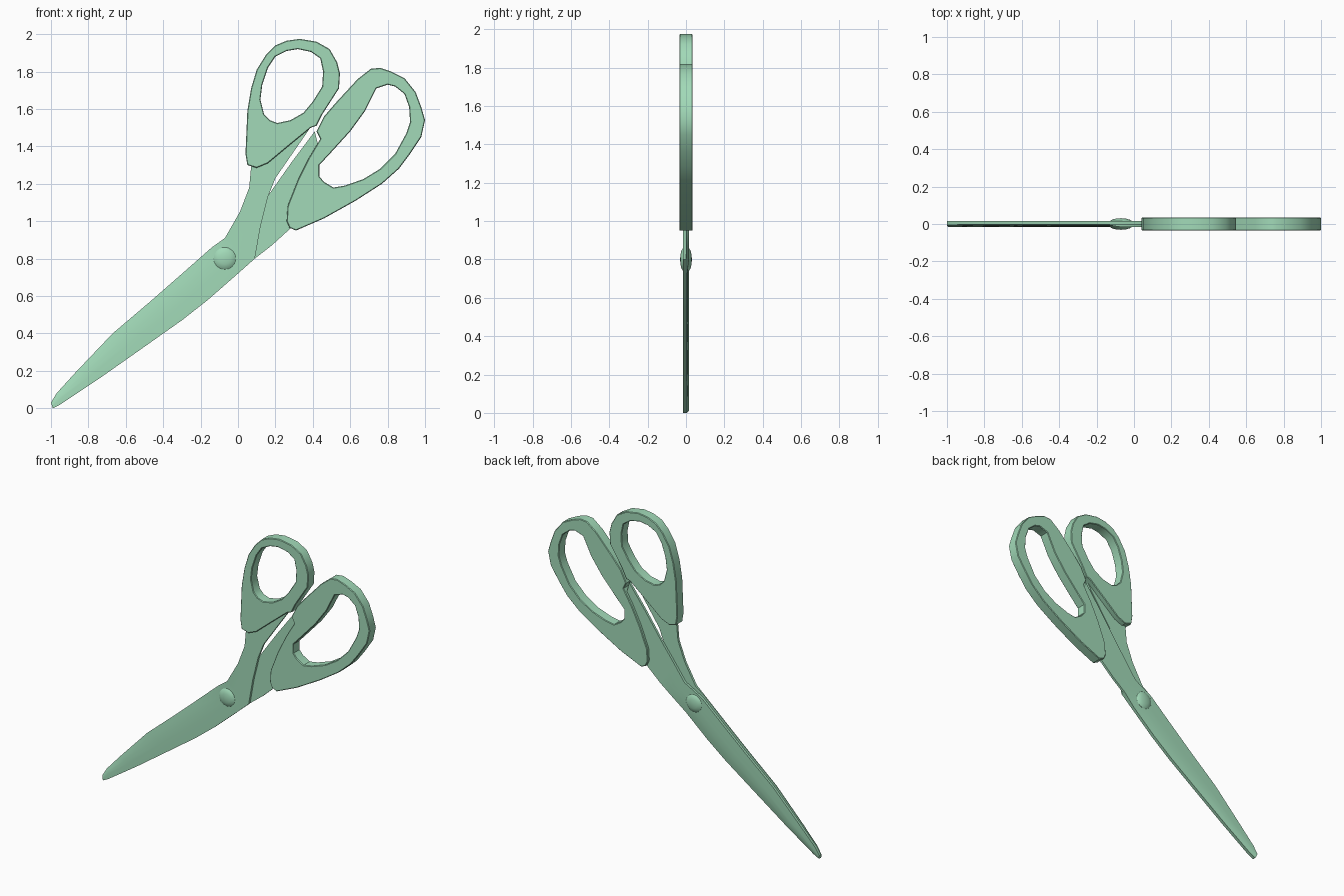
import bpy
import bmesh
import math
from mathutils import Vector, Matrix

cube = bpy.data.objects.get("Cube")
if cube:
    bpy.data.objects.remove(cube, do_unlink=True)

# One green for the whole model
GREEN = (0.36, 0.70, 0.48, 1.0)
green = bpy.data.materials.new("soft green")
green.use_nodes = True
green.diffuse_color = GREEN
green.node_tree.nodes["Principled BSDF"].inputs["Base Color"].default_value = GREEN

HANDLE_HALF = 0.035     # half depth of the handles
BLADE_DEPTH = 0.016     # depth of one blade
EDGE_DEPTH = 0.005      # depth at the ground edge


def finish(name, mesh, angle=35):
    """Link a mesh as a named object with material and smooth shading."""
    obj = bpy.data.objects.new(name, mesh)
    bpy.context.collection.objects.link(obj)
    mesh.materials.clear()
    mesh.materials.append(green)
    bpy.ops.object.select_all(action="DESELECT")
    obj.select_set(True)
    bpy.context.view_layer.objects.active = obj
    bpy.ops.object.shade_smooth_by_angle(angle=math.radians(angle))
    return obj


def bm_to_object(name, bm, angle=35):
    bmesh.ops.recalc_face_normals(bm, faces=bm.faces)
    mesh = bpy.data.meshes.new(name)
    bm.to_mesh(mesh)
    bm.free()
    return finish(name, mesh, angle)


def handle(name, outline, hole):
    """Extrude an outline with a finger hole, with a slightly eased rim."""
    curve = bpy.data.curves.new(name + "_profile", "CURVE")
    curve.dimensions = "2D"
    curve.fill_mode = "BOTH"
    ease = 0.004
    curve.extrude = HANDLE_HALF - ease
    curve.bevel_depth = ease
    curve.bevel_resolution = 0
    curve.offset = -ease
    for loop in (outline, hole):
        spline = curve.splines.new("POLY")
        spline.points.add(len(loop) - 1)
        for point, (x, z) in zip(spline.points, loop):
            point.co = (x, z, 0, 1)
        spline.use_cyclic_u = True
    helper = bpy.data.objects.new(name + "_profile", curve)
    bpy.context.collection.objects.link(helper)
    graph = bpy.context.evaluated_depsgraph_get()
    mesh = bpy.data.meshes.new_from_object(helper.evaluated_get(graph))
    bpy.data.objects.remove(helper, do_unlink=True)
    bm = bmesh.new()
    bm.from_mesh(mesh)
    bpy.data.meshes.remove(mesh)
    bmesh.ops.remove_doubles(bm, verts=bm.verts, dist=0.0001)
    bm.transform(Matrix.Rotation(math.pi / 2, 4, "X"))
    return bm_to_object(name, bm)


def blade(name, stations, side, ground_stations):
    """Loft a blade; each station runs from its ground edge to its spine.
    side is -1 for the front blade and +1 for the rear one."""
    bm = bmesh.new()
    columns = (0, 0.15, 0.35, 0.6, 1)
    rings = []
    for i, (edge, spine) in enumerate(stations):
        edge, spine = Vector(edge), Vector(spine)
        thin = EDGE_DEPTH if i < ground_stations else BLADE_DEPTH
        outer, inner = [], []
        for t in columns:
            p = edge.lerp(spine, t)
            fall = max(0, 1 - t / 0.6) ** 2
            depth = BLADE_DEPTH - (BLADE_DEPTH - thin) * fall
            outer.append(bm.verts.new((p.x, side * depth, p.y)))
            inner.append(bm.verts.new((p.x, 0, p.y)))
        rings.append(outer + inner[::-1])
    for a, b in zip(rings, rings[1:]):
        for j in range(len(a)):
            k = (j + 1) % len(a)
            bm.faces.new((a[j], a[k], b[k], b[j]))
    bm.faces.new(rings[0])
    bm.faces.new(rings[-1])
    return bm_to_object(name, bm)


# Blades: the long part, as (upper, lower) pairs from the tip to the pivot
cutting_part = [
    ((-1.0, 0.03), (-0.99, 0.0)),
    ((-0.97, 0.08), (-0.95, 0.02)),
    ((-0.87, 0.19), (-0.74, 0.16)),
    ((-0.67, 0.4), (-0.47, 0.35)),
    ((-0.47, 0.57), (-0.3, 0.47)),
    ((-0.31, 0.71), (-0.16, 0.58)),
    ((-0.14, 0.86), (0.0, 0.72)),
]
front_shank = [
    ((-0.07, 0.91), (0.09, 0.8)),
    ((0.01, 1.05), (0.12, 0.97)),
    ((0.06, 1.18), (0.16, 1.13)),
    ((0.07, 1.29), (0.2, 1.23)),
    ((0.15, 1.38), (0.38, 1.49)),
]
rear_shank = [
    ((0.0, 0.92), (0.09, 0.8)),
    ((0.08, 1.03), (0.18, 0.87)),
    ((0.17, 1.15), (0.29, 0.97)),
    ((0.29, 1.32), (0.36, 1.15)),
    ((0.41, 1.48), (0.43, 1.4)),
]
blade("front_blade", cutting_part + front_shank, -1, len(cutting_part))

# The rear blade is a little narrower and ground on the opposite edge
rear = []
for upper, lower in cutting_part:
    upper, lower = Vector(upper), Vector(lower)
    rear.append((lower, lower.lerp(upper, 0.92)))
rear += [(lower, upper) for upper, lower in rear_shank]
blade("rear_blade", rear, 1, len(cutting_part))

# Small round handle
handle(
    "small_handle",
    [(0.05, 1.3), (0.04, 1.36), (0.05, 1.59), (0.07, 1.71), (0.1, 1.81),
     (0.15, 1.89), (0.2, 1.94), (0.26, 1.965), (0.33, 1.975), (0.42, 1.96),
     (0.49, 1.92), (0.53, 1.85), (0.545, 1.79), (0.54, 1.71), (0.45, 1.57),
     (0.42, 1.51), (0.39, 1.5), (0.28, 1.41), (0.16, 1.31), (0.1, 1.285)],
    [(0.12, 1.65), (0.13, 1.73), (0.16, 1.82), (0.2, 1.88), (0.26, 1.91),
     (0.32, 1.92), (0.39, 1.905), (0.44, 1.87), (0.455, 1.8), (0.45, 1.72),
     (0.4, 1.64), (0.35, 1.58), (0.28, 1.54), (0.21, 1.525), (0.17, 1.54),
     (0.14, 1.57)],
)

# Large long handle
handle(
    "large_handle",
    [(0.42, 1.48), (0.46, 1.56), (0.52, 1.63), (0.64, 1.76), (0.71, 1.815),
     (0.76, 1.82), (0.82, 1.8), (0.89, 1.765), (0.95, 1.69), (0.98, 1.61),
     (1.0, 1.54), (0.98, 1.45), (0.92, 1.36), (0.86, 1.28), (0.77, 1.2),
     (0.63, 1.11), (0.46, 1.015), (0.31, 0.95), (0.275, 0.965), (0.26, 1.0),
     (0.265, 1.08), (0.32, 1.22), (0.38, 1.34), (0.44, 1.44)],
    [(0.74, 1.71), (0.8, 1.73), (0.84, 1.72), (0.89, 1.68), (0.915, 1.61),
     (0.92, 1.53), (0.9, 1.47), (0.84, 1.36), (0.76, 1.28), (0.67, 1.225),
     (0.57, 1.19), (0.51, 1.18), (0.46, 1.21), (0.435, 1.24), (0.435, 1.3),
     (0.5, 1.37), (0.6, 1.48), (0.68, 1.59)],
)

# Domed pivot screw, revolved about the depth axis
bm = bmesh.new()
profile = [(0, -0.031), (0.03, -0.028), (0.05, -0.022), (0.06, -0.014)]
profile += [(r, -y) for r, y in reversed(profile)]
verts = [bm.verts.new((r, y, 0)) for r, y in profile]
edges = [bm.edges.new(pair) for pair in zip(verts, verts[1:])]
bmesh.ops.spin(bm, geom=verts + edges, cent=(0, 0, 0), axis=(0, 1, 0),
               angle=2 * math.pi, steps=24, use_duplicate=False)
bmesh.ops.remove_doubles(bm, verts=bm.verts, dist=0.0001)
bmesh.ops.translate(bm, verts=bm.verts, vec=(-0.07, 0, 0.8))
bm_to_object("pivot_screw", bm)
